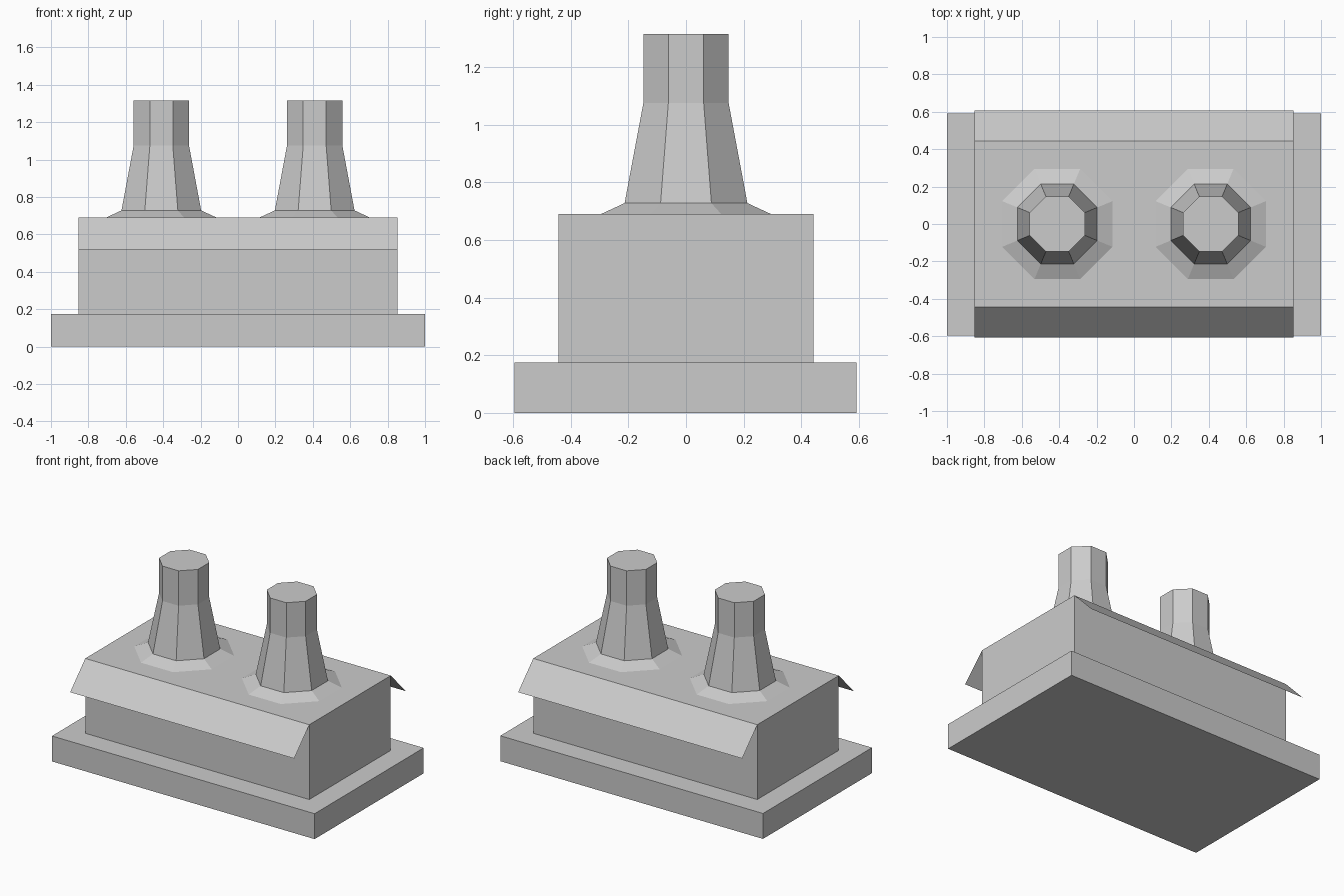
import bpy, bmesh, math

if "Cube" in bpy.data.objects:
    bpy.data.objects.remove(bpy.data.objects["Cube"])


def make_object(name, bm):
    mesh = bpy.data.meshes.new(name)
    bmesh.ops.recalc_face_normals(bm, faces=bm.faces)
    bm.to_mesh(mesh)
    bm.free()
    obj = bpy.data.objects.new(name, mesh)
    bpy.context.collection.objects.link(obj)
    return obj


def box(name, x, y, z0, z1, cy=0.0):
    """Box with half sizes x, y between two heights."""
    bm = bmesh.new()
    bmesh.ops.create_cube(bm, size=1)
    bmesh.ops.scale(bm, vec=(2 * x, 2 * y, z1 - z0), verts=bm.verts)
    bmesh.ops.translate(bm, vec=(0, cy, (z0 + z1) / 2), verts=bm.verts)
    return make_object(name, bm)


def tower(name, cx, profile, sides=8):
    """Stack of octagon rings, (flat-to-centre distance, height), capped."""
    bm = bmesh.new()
    rings = []
    for apothem, z in profile:
        r = apothem / math.cos(math.pi / sides)
        angles = [2 * math.pi * (i + 0.5) / sides for i in range(sides)]
        rings.append([bm.verts.new((cx + r * math.cos(a), r * math.sin(a), z))
                      for a in angles])
    for low, high in zip(rings, rings[1:]):
        for i in range(sides):
            j = (i + 1) % sides
            bm.faces.new((low[i], low[j], high[j], high[i]))
    bm.faces.new(rings[0][::-1])
    bm.faces.new(rings[-1])
    return make_object(name, bm)


# Plinth and main block
box("base_slab", 1.0, 0.593, 0.0, 0.175, cy=-0.002)
box("main_block", 0.853, 0.443, 0.175, 0.69)

# Thin sloping eaves along the two long sides
for side, label in ((-1, "front"), (1, "back")):
    bm = bmesh.new()
    edge = [(-0.853, 0.443, 0.69), (0.853, 0.443, 0.69),
            (0.853, 0.607, 0.52), (-0.853, 0.607, 0.52)]
    bm.faces.new([bm.verts.new((x, side * y, z)) for x, y, z in edge])
    bm.normal_update()
    if bm.faces[:][0].normal.z < 0:
        bmesh.ops.reverse_faces(bm, faces=bm.faces)
    mesh = bpy.data.meshes.new(label + "_eave")
    bm.to_mesh(mesh)
    bm.free()
    bpy.context.collection.objects.link(bpy.data.objects.new(label + "_eave", mesh))

# Two chimneys with flared skirts
chimney = [(0.295, 0.69), (0.213, 0.728), (0.148, 1.075), (0.148, 1.315)]
for cx, label in ((-0.41, "left"), (0.41, "right")):
    tower(label + "_chimney", cx, chimney)
